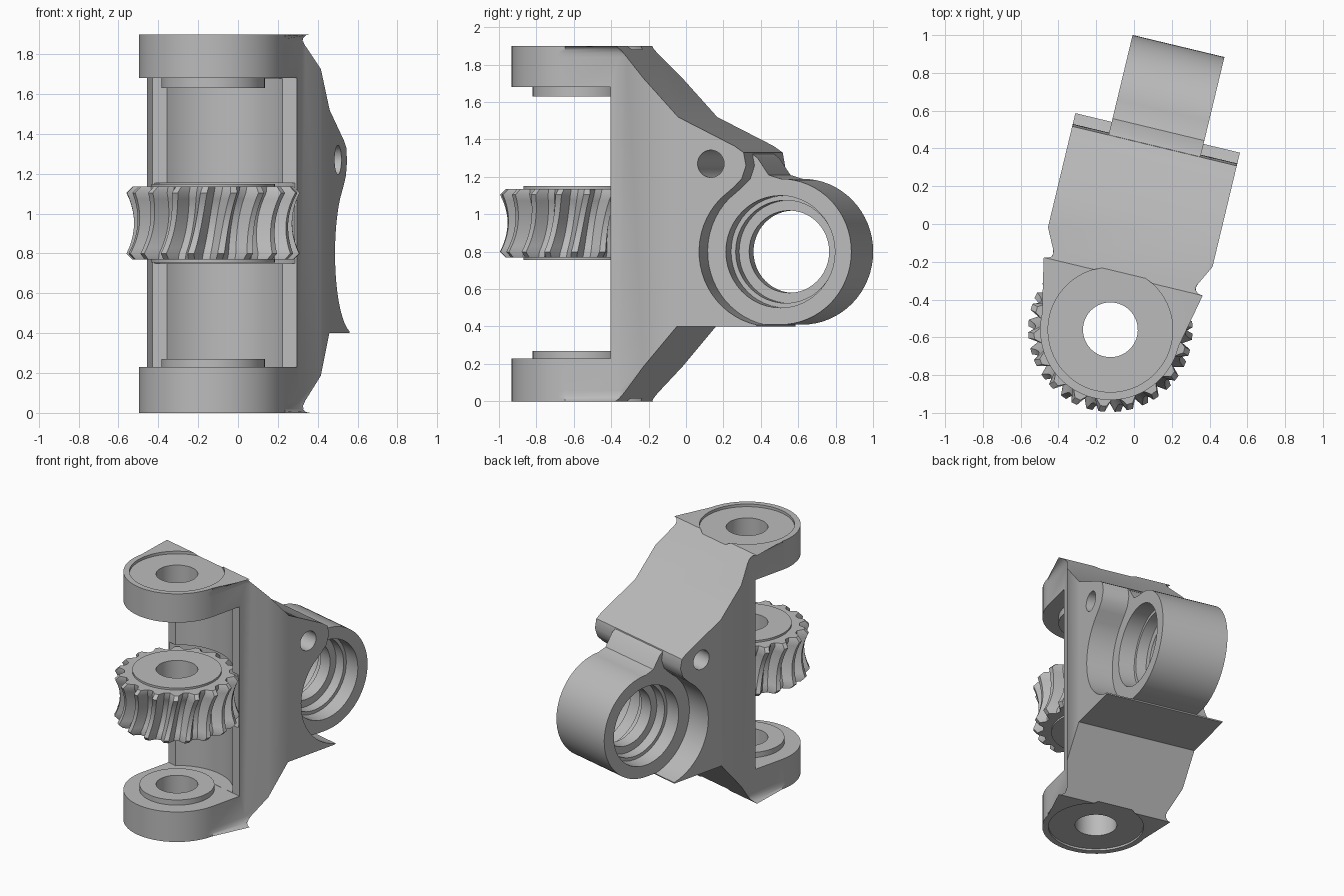
import bpy, bmesh
from math import sin, cos, pi, radians
from mathutils import Matrix

if "Cube" in bpy.data.objects:
    bpy.data.objects.remove(bpy.data.objects["Cube"])

metal = bpy.data.materials.new("cast grey metal")
metal.use_nodes = True
GREY = (0.5, 0.5, 0.5, 1)
metal.diffuse_color = GREY
metal.node_tree.nodes["Principled BSDF"].inputs["Base Color"].default_value = GREY

# The part is modelled around the pivot axis, then turned and moved into place
PLACE = Matrix.Translation((-0.125, -0.56, 0)) @ Matrix.Rotation(radians(-13.5), 4, "Z")
HEIGHT = 1.9
LUG_Y, LUG_Z, LUG_R = 1.155, 0.8, 0.39


def make_object(name, bm):
    bmesh.ops.recalc_face_normals(bm, faces=bm.faces)
    mesh = bpy.data.meshes.new(name)
    bm.to_mesh(mesh)
    bm.free()
    mesh.materials.append(metal)
    ob = bpy.data.objects.new(name, mesh)
    bpy.context.collection.objects.link(ob)
    return ob


def prism(name, pts, lo, hi, axis="Z", bevel=0):
    """Extrude a 2D outline along Z (points are x, y) or X (points are y, z)."""
    bm = bmesh.new()
    place = (lambda p, h: (p[0], p[1], h)) if axis == "Z" else (lambda p, h: (h, p[0], p[1]))
    rings = [[bm.verts.new(place(p, h)) for p in pts] for h in (lo, hi)]
    caps = [bm.faces.new(r) for r in rings]
    n = len(pts)
    for i in range(n):
        j = (i + 1) % n
        bm.faces.new((rings[0][i], rings[0][j], rings[1][j], rings[1][i]))
    if bevel:
        edges = [e for c in caps for e in c.edges]
        bmesh.ops.bevel(bm, geom=edges, offset=bevel, segments=4, profile=0.5, affect="EDGES")
    return make_object(name, bm)


def arc(cx, cy, r, a0, a1, n):
    angles = [radians(a0 + (a1 - a0) * i / n) for i in range(n + 1)]
    return [(cx + r * cos(a), cy + r * sin(a)) for a in angles]


def upright(r, lo, hi):
    return prism("upright_cylinder", arc(0, 0, r, 0, 360, 64)[:-1], lo, hi)


def cross(y, z, r, lo, hi):
    return prism("cross_cylinder", arc(y, z, r, 0, 360, 48)[:-1], lo, hi, "X")


def combine(target, other, operation):
    mod = target.modifiers.new("combine", "BOOLEAN")
    mod.operation, mod.solver, mod.object = operation, "EXACT", other
    deps = bpy.context.evaluated_depsgraph_get()
    mesh = bpy.data.meshes.new_from_object(target.evaluated_get(deps))
    target.modifiers.clear()
    target.data = mesh
    bpy.data.objects.remove(other)


def cut(target, other):
    combine(target, other, "DIFFERENCE")


def finish(ob):
    ob.data.transform(PLACE)
    bpy.ops.object.select_all(action="DESELECT")
    ob.select_set(True)
    bpy.context.view_layer.objects.active = ob
    bpy.ops.object.shade_smooth_by_angle(angle=radians(32))


# Bracket: rounded plan outline trimmed by the side outline
plan = arc(0, 0, 0.372, 180, 360, 32)
plan += [(0.372, 0.3), (0.448, 0.45), (0.448, 1.2), (-0.448, 1.2), (-0.448, 0.45), (-0.372, 0.3)]
bracket = prism("bracket", plan, 0, HEIGHT, bevel=0.06)
side = [(-0.5, -0.1), (0.2, -0.1), (0.29, 0.0), (0.633, 0.4), (1.07, 0.4)]
side += arc(LUG_Y, LUG_Z, 0.4, 258, 135, 20)
side += [(0.94, 1.14), (0.99, 1.19), (1.013, 1.26), (1.0, 1.33), (0.95, 1.365),
         (0.64, 1.52), (0.29, HEIGHT), (0.2, 2), (-0.5, 2)]
combine(bracket, prism("side_outline", side, -0.6, 0.6, "X"), "INTERSECT")

# Middle web and the round cross lug
web = [(0.6, 0.41), (LUG_Y, 0.41)] + arc(LUG_Y, LUG_Z, LUG_R, -90, 90, 32)[1:]
web += [(1.09, 1.21), (1.03, 1.3), (0.97, 1.345), (0.645, 1.51), (0.6, 1.51)]
combine(bracket, prism("web", web, -0.25, 0.25, "X"), "UNION")

# Open front, hollow channel and gear clearance
opening = [(-0.6, -0.6), (0.6, -0.6), (0.6, 0.25), (-0.6, 0.25)]
cut(bracket, prism("opening", opening, 0.23, 1.68))
cut(bracket, upright(0.39, 0.231, 1.679))
cut(bracket, upright(0.44, 0.75, 1.155))

# Raised bosses inside the arms, shallow outer recesses, pivot bore
for lo, hi in ((0.2, 0.27), (1.63, 1.7)):
    combine(bracket, upright(0.26, lo, hi), "UNION")
for lo, hi in ((-0.1, 0.015), (1.88, 2)):
    cut(bracket, upright(0.33, lo, hi))
cut(bracket, upright(0.145, -0.1, 2))

# Stepped lug bore and the small ear holes
for radius, start in ((0.3, 0.13), (0.275, 0.05)):
    cut(bracket, cross(LUG_Y, LUG_Z, radius, start, 0.6))
    cut(bracket, cross(LUG_Y, LUG_Z, radius, -0.6, -start))
cut(bracket, cross(LUG_Y, LUG_Z, 0.22, -0.6, 0.6))
cut(bracket, cross(0.82, 1.27, 0.073, -0.6, 0.6))
finish(bracket)

# Worm wheel: throated helical teeth built as stacked rings
TEETH, LEVELS, MID, HALF = 18, 12, 0.952, 0.183
bm = bmesh.new()
rings = []
for k in range(LEVELS + 1):
    t = 2 * k / LEVELS - 1
    tip = 0.397 + 0.055 * t * t
    root = tip - 0.07
    if k in (0, LEVELS):
        tip, root = 0.405, 0.365
    ring = []
    for i in range(TEETH):
        base = 2 * pi * i / TEETH + 0.09 * t
        for frac, r in ((0.0, root), (0.3, root), (0.54, tip), (0.76, tip)):
            a = base + frac * 2 * pi / TEETH
            ring.append(bm.verts.new((r * cos(a), r * sin(a), MID + HALF * t)))
    rings.append(ring)
for low, high in zip(rings, rings[1:]):
    for i in range(len(low)):
        j = (i + 1) % len(low)
        bm.faces.new((low[i], low[j], high[j], high[i]))
bm.faces.new(rings[0])
bm.faces.new(rings[-1])
wheel = make_object("worm_wheel", bm)
combine(wheel, upright(0.31, 0.755, 1.15), "UNION")
cut(wheel, upright(0.145, 0.5, 1.4))
finish(wheel)
